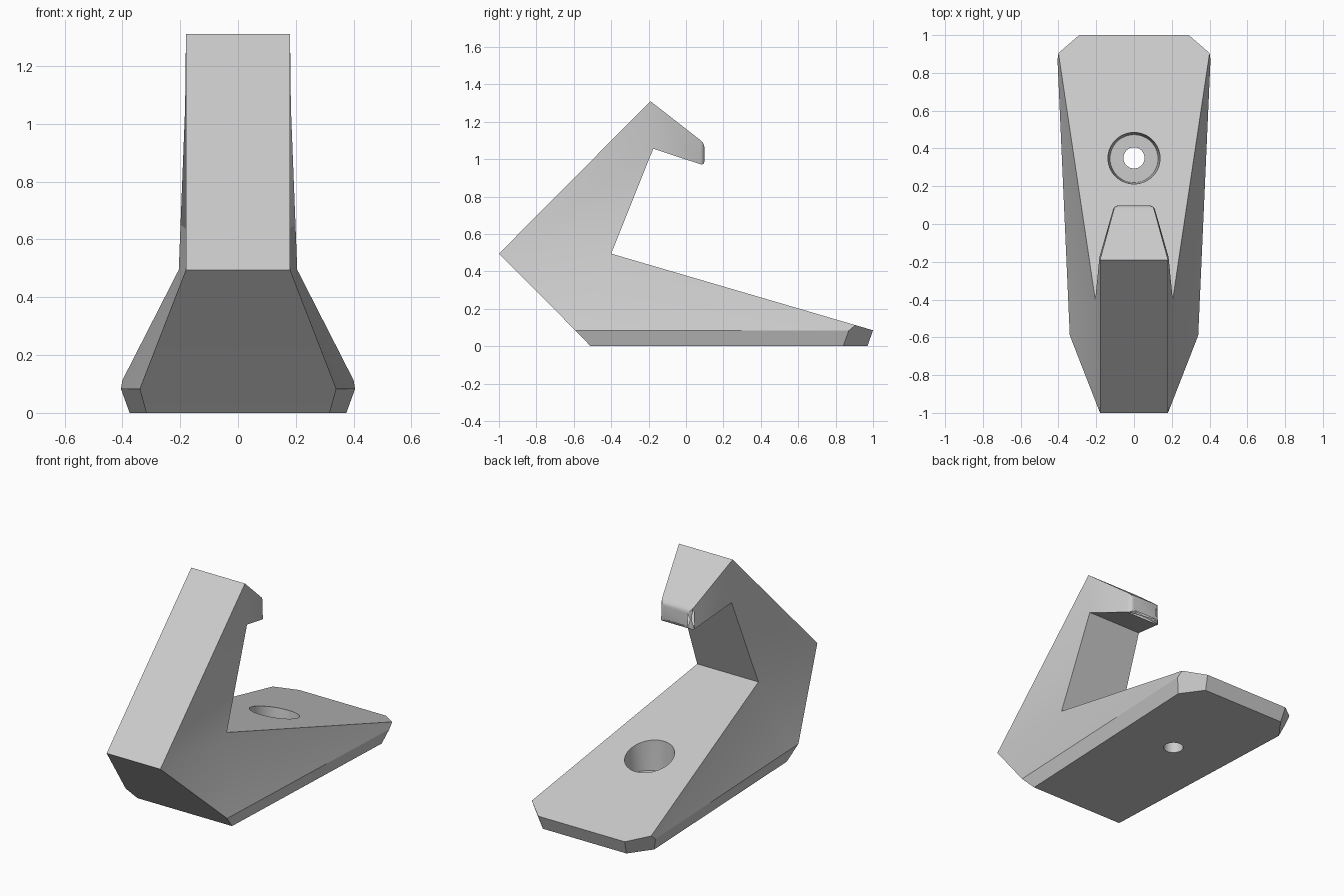
import bpy, bmesh, math
from mathutils import Vector

cube = bpy.data.objects.get("Cube")
if cube:
    bpy.data.objects.remove(cube, do_unlink=True)

grey = bpy.data.materials.new("light grey")
grey.use_nodes = True
grey.diffuse_color = (0.6, 0.6, 0.6, 1)
grey.node_tree.nodes["Principled BSDF"].inputs["Base Color"].default_value = (0.6, 0.6, 0.6, 1)

# Corners of the left half of the bracket
P = {
    "nose": (0.18, -1.0, 0.495), "peak": (0.18, -0.19, 1.31),
    "tip_top": (0.10, 0.098, 1.087), "tip_low": (0.105, 0.098, 0.966),
    "armpit": (0.183, -0.175, 1.056), "crook": (0.205, -0.40, 0.495),
    "heel": (0.40, 0.905, 0.113), "back_top": (0.29, 1.0, 0.085),
    "back_low": (0.28, 0.97, 0), "base_back": (0.375, 0.84, 0),
    "base_front": (0.317, -0.51, 0), "rim_front": (0.34, -0.59, 0.083),
    "rim_back": (0.405, 0.87, 0.083),
}

# Faces that span both halves, each a run of corners along the profile
SPANS = ["nose peak", "peak tip_top", "tip_top tip_low", "tip_low armpit",
         "armpit crook", "crook heel back_top", "back_top back_low",
         "back_low base_back base_front", "base_front rim_front", "rim_front nose"]

# Faces on each flank
FLANKS = ["nose rim_front crook", "rim_front rim_back crook", "rim_back heel crook",
          "nose crook armpit", "nose armpit peak", "peak armpit tip_low",
          "peak tip_low tip_top",
          "rim_front base_front base_back rim_back",
          "rim_back base_back back_low back_top heel"]


def add_object(name, bm):
    bmesh.ops.recalc_face_normals(bm, faces=bm.faces)
    mesh = bpy.data.meshes.new(name)
    bm.to_mesh(mesh)
    bm.free()
    mesh.materials.append(grey)
    ob = bpy.data.objects.new(name, mesh)
    bpy.context.collection.objects.link(ob)
    return ob


# Bracket body: foot, slanted arm and hook
bm = bmesh.new()
left = {k: bm.verts.new(p) for k, p in P.items()}
right = {k: bm.verts.new((-p[0], p[1], p[2])) for k, p in P.items()}
for span in SPANS:
    keys = span.split()
    bm.faces.new([left[k] for k in keys] + [right[k] for k in reversed(keys)])
for flank in FLANKS:
    for side in (left, right):
        bm.faces.new([side[k] for k in flank.split()])

# Rounded edges around the hook tip
tips = {s[k] for s in (left, right) for k in ("tip_top", "tip_low")}
edges = [e for e in bm.edges if set(e.verts) <= tips]
bmesh.ops.bevel(bm, geom=edges, offset=0.022, segments=4, profile=0.5, affect='EDGES')
body = add_object("bracket_body", bm)

# Stepped screw hole: rings of (radius, y, z) joined into one cutter
N = 48
bm = bmesh.new()
rings = []
for r, y, z in [(0.056, 0.35, -0.1), (0.056, 0.35, 0.13),
                (0.127, 0.346, 0.13), (0.14, 0.352, 0.30), (0.14, 0.352, 0.6)]:
    rings.append([bm.verts.new(Vector((r * math.cos(a), y + r * math.sin(a), z)))
                  for a in (2 * math.pi * i / N for i in range(N))])
for lo, hi in zip(rings, rings[1:]):
    for i in range(N):
        j = (i + 1) % N
        bm.faces.new((lo[i], lo[j], hi[j], hi[i]))
bm.faces.new(rings[0])
bm.faces.new(rings[-1])
cutter = add_object("screw_hole_cutter", bm)
cutter.hide_render = True

# Cut the hole, then drop the cutter
bpy.ops.object.select_all(action='DESELECT')
body.select_set(True)
bpy.context.view_layer.objects.active = body
cut = body.modifiers.new("screw_hole", 'BOOLEAN')
cut.operation = 'DIFFERENCE'
cut.solver = 'EXACT'
cut.object = cutter
bpy.ops.object.modifier_apply(modifier=cut.name)
bpy.data.objects.remove(cutter, do_unlink=True)

bpy.ops.object.shade_smooth_by_angle(angle=math.radians(30))
